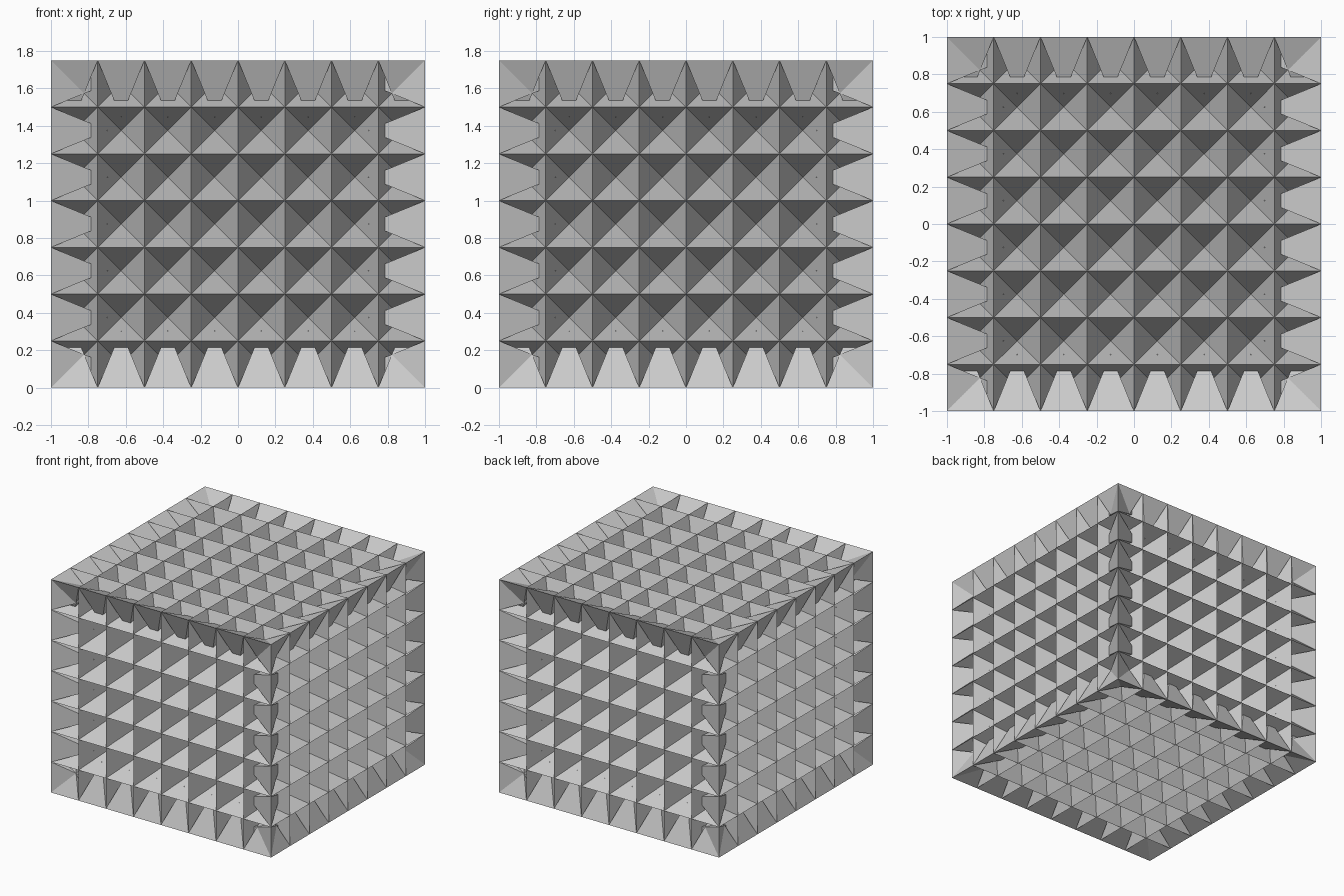
import bpy, bmesh
from math import pi
from mathutils import Matrix

if "Cube" in bpy.data.objects:
    bpy.data.objects.remove(bpy.data.objects["Cube"])

CELL = 0.25      # side of one pyramid base
DEPTH = 0.306    # how far each pyramid points into the room
COLS, ROWS = 8, 7
HEIGHT = ROWS * CELL


def spike_panel(name, rows, matrix):
    """Open-backed sheet of pyramids: a flat grid with every cell poked inward."""
    bm = bmesh.new()
    bmesh.ops.create_grid(bm, x_segments=COLS, y_segments=rows, size=1)
    for v in bm.verts:
        v.co.x *= COLS * CELL / 2
        v.co.y *= rows * CELL / 2
    bm.normal_update()
    peaks = bmesh.ops.poke(bm, faces=bm.faces[:])["verts"]
    for v in peaks:
        v.co.z = DEPTH
    bm.transform(matrix)
    bm.normal_update()
    mesh = bpy.data.meshes.new(name)
    bm.to_mesh(mesh)
    bm.free()
    obj = bpy.data.objects.new(name, mesh)
    bpy.context.collection.objects.link(obj)
    return obj


# floor and ceiling foam
spike_panel("floor_foam", COLS, Matrix.Identity(4))
spike_panel("ceiling_foam", COLS,
            Matrix.Translation((0, 0, HEIGHT)) @ Matrix.Rotation(pi, 4, 'X'))

# four walls, each turned a quarter further round the room
upright = Matrix.Translation((0, -1, HEIGHT / 2)) @ Matrix.Rotation(-pi / 2, 4, 'X')
for i, side in enumerate(("front", "right", "back", "left")):
    spike_panel(side + "_wall_foam", ROWS, Matrix.Rotation(i * pi / 2, 4, 'Z') @ upright)
